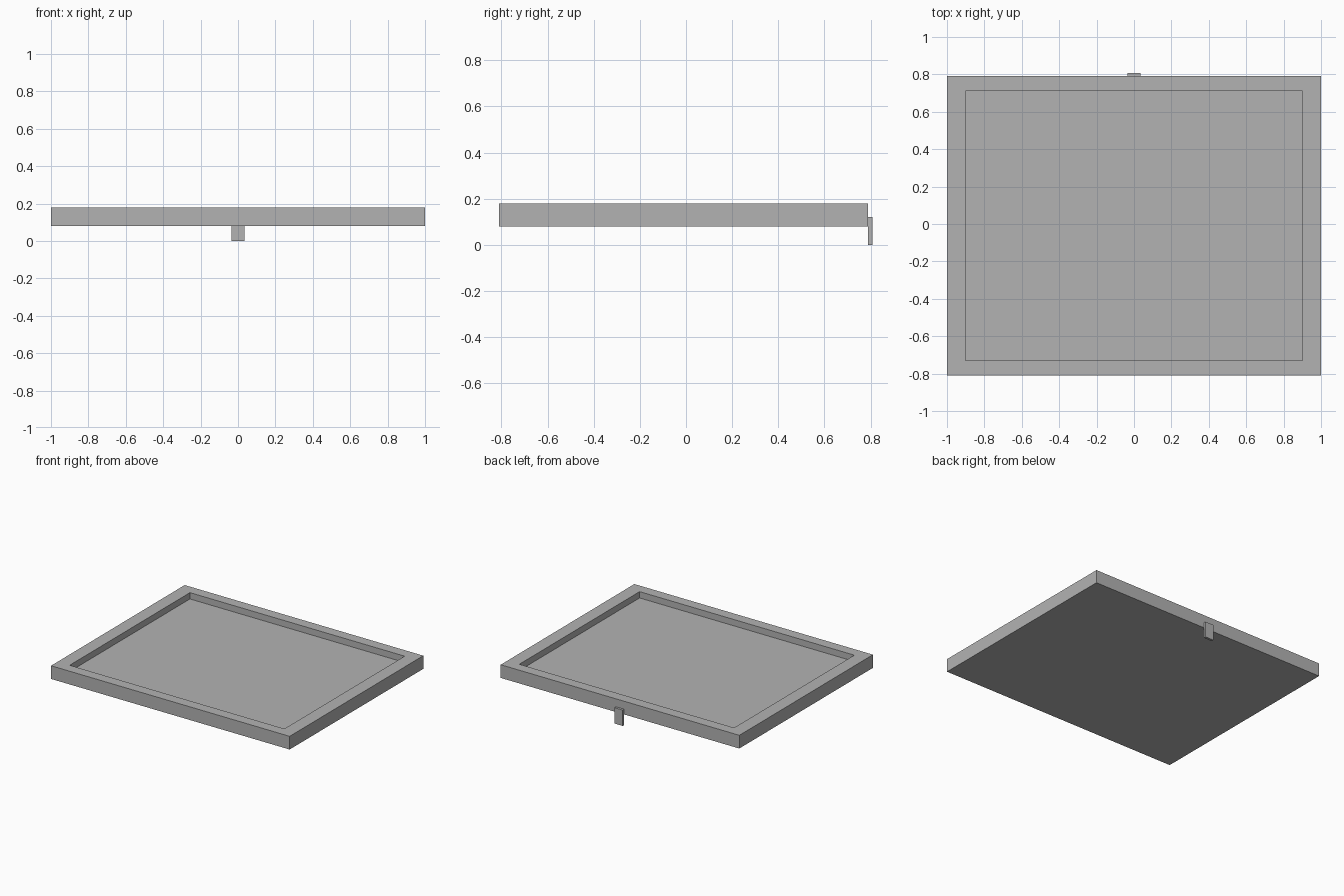
import bpy
import bmesh
from mathutils import Matrix, Vector

cube = bpy.data.objects.get("Cube")
if cube:
    bpy.data.objects.remove(cube, do_unlink=True)

grey = bpy.data.materials.new("plain grey")
grey.use_nodes = True
colour = (0.45, 0.45, 0.45, 1)
grey.diffuse_color = colour
grey.node_tree.nodes["Principled BSDF"].inputs["Base Color"].default_value = colour


def box_bmesh(low, high):
    low, high = Vector(low), Vector(high)
    bm = bmesh.new()
    size = Matrix.Diagonal((high - low).to_4d())
    size[3][3] = 1
    bmesh.ops.create_cube(bm, size=1, matrix=Matrix.Translation((low + high) / 2) @ size)
    return bm


def finish(bm, name):
    mesh = bpy.data.meshes.new(name)
    bm.normal_update()
    bm.to_mesh(mesh)
    bm.free()
    mesh.materials.append(grey)
    obj = bpy.data.objects.new(name, mesh)
    bpy.context.collection.objects.link(obj)
    return obj


# Tray: a slab whose top face is inset, narrowed and sunk into a recess
BACK, FRONT = 0.79, -0.81
MID_Y = (BACK + FRONT) / 2
RIM_X, RIM_Y, DEPTH = 0.10, 0.08, 0.048
tray = box_bmesh((-1, FRONT, 0.08), (1, BACK, 0.18))
tray.normal_update()
top = max(tray.faces, key=lambda f: f.calc_center_median().z)
bmesh.ops.inset_region(tray, faces=[top], thickness=RIM_Y)
half_y = (BACK - FRONT) / 2 - RIM_Y
for v in top.verts:
    v.co.x = (1 - RIM_X) * (1 if v.co.x > 0 else -1)
    v.co.y = MID_Y + half_y * (1 if v.co.y > MID_Y else -1)
floor = bmesh.ops.extrude_discrete_faces(tray, faces=[top])["faces"][0]
bmesh.ops.translate(tray, verts=floor.verts, vec=(0, 0, -DEPTH))
finish(tray, "tray")

# Small latch hanging down from the back edge
finish(box_bmesh((-0.035, BACK, 0), (0.035, 0.808, 0.12)), "back_latch")
